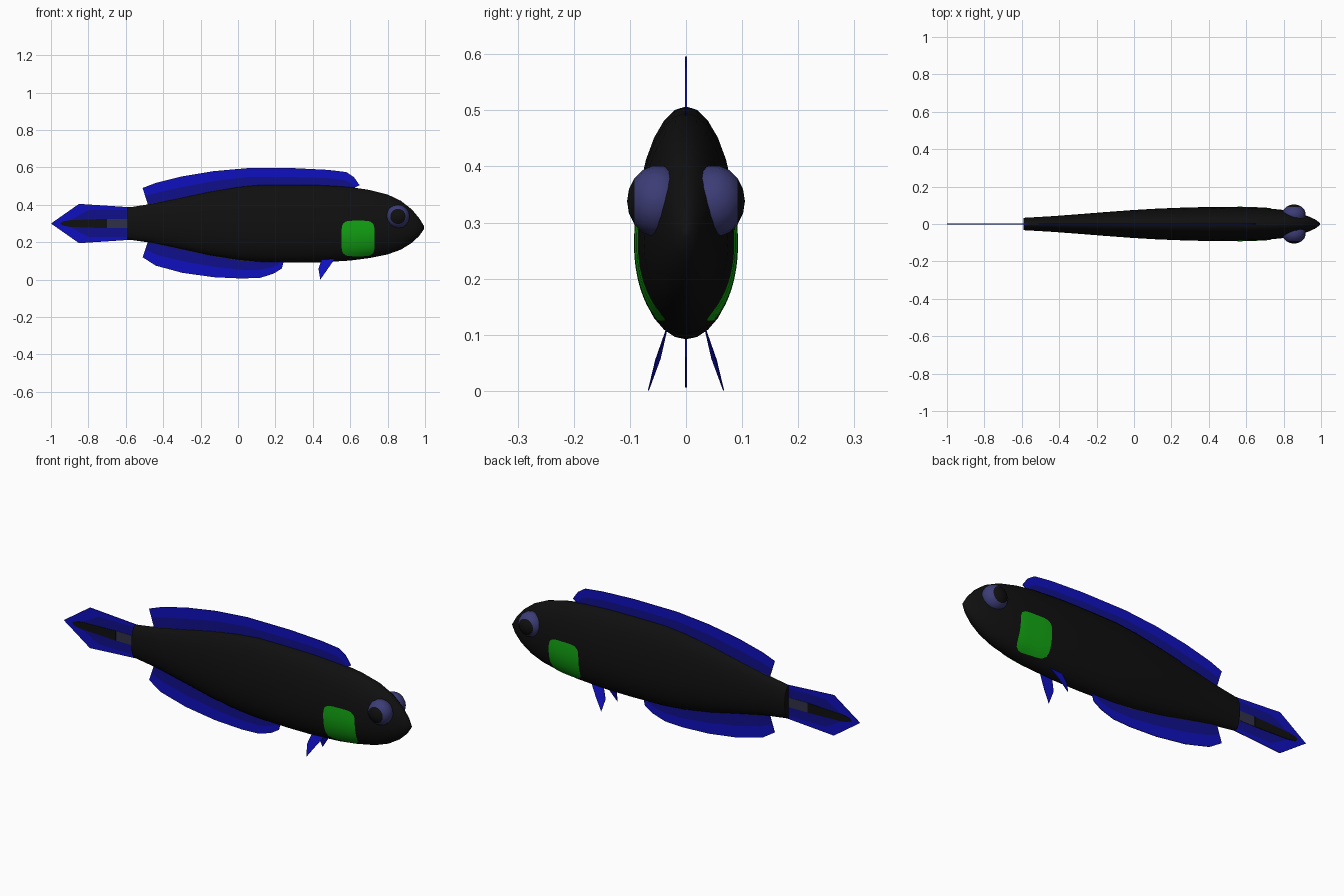
import bpy, math

if "Cube" in bpy.data.objects:
    bpy.data.objects.remove(bpy.data.objects["Cube"])


def material(name, r, g, b):
    m = bpy.data.materials.new(name)
    m.diffuse_color = (r, g, b, 1)
    m.use_nodes = True
    m.node_tree.nodes["Principled BSDF"].inputs["Base Color"].default_value = m.diffuse_color
    return m


BLACK = material("black", .005, .005, .005)
BLUE = material("bright blue", .005, .005, .52)
NAVY = material("dark blue", .005, .005, .26)
GREY = material("slate grey", .03, .03, .065)
GREEN = material("green", .006, .36, .006)
EYE = material("eye violet", .045, .045, .18)


def make(name, verts, faces, mats, index=None, smooth=False):
    me = bpy.data.meshes.new(name)
    me.from_pydata(verts, [], faces)
    for m in mats:
        me.materials.append(m)
    for i, p in enumerate(me.polygons):
        p.use_smooth = smooth
        if index:
            p.material_index = index[i]
    me.update()
    ob = bpy.data.objects.new(name, me)
    bpy.context.collection.objects.link(ob)
    return ob


def thicken(ob, t=.003):
    mod = ob.modifiers.new("thickness", 'SOLIDIFY')
    mod.thickness = t
    mod.offset = 0


# body sections: x, top z, widest z, bottom z, half width
SECTIONS = [
    (-.59, .385, .30, .215, .033), (-.45, .407, .30, .195, .041),
    (-.30, .438, .29, .163, .052), (-.15, .470, .28, .130, .064),
    (0, .495, .27, .106, .075), (.12, .507, .265, .095, .082),
    (.30, .507, .26, .092, .089), (.45, .505, .26, .093, .091),
    (.60, .495, .26, .102, .089), (.70, .480, .26, .115, .085),
    (.80, .455, .265, .135, .075), (.87, .422, .27, .160, .060),
    (.93, .375, .275, .197, .042), (.97, .327, .28, .235, .024),
    (.995, .285, .28, .272, .005)]


def section(x):
    for a, b in zip(SECTIONS, SECTIONS[1:]):
        if x <= b[0]:
            t = (x - a[0]) / (b[0] - a[0])
            return [p + (q - p) * t for p, q in zip(a, b)]


def body_y(x, z):
    _, top, mid, bot, w = section(x)
    k = (z - mid) / ((top - mid) if z > mid else (mid - bot))
    return w * math.sqrt(max(0, 1 - k * k))


# body loft
N = 28
verts, faces = [], []
for x, top, mid, bot, w in SECTIONS:
    for i in range(N):
        a = 2 * math.pi * i / N
        s = math.sin(a)
        verts.append((x, w * math.cos(a), mid + s * ((top - mid) if s > 0 else (mid - bot))))
for r in range(len(SECTIONS) - 1):
    for i in range(N):
        j = (i + 1) % N
        faces.append((r * N + i, r * N + j, (r + 1) * N + j, (r + 1) * N + i))
faces.append(tuple(reversed(range(N))))
faces.append(tuple((len(SECTIONS) - 1) * N + i for i in range(N)))
body = make("body", verts, faces, [BLACK], smooth=True)
body.data.polygons[N * (len(SECTIONS) - 1)].use_smooth = False


# banded fins: each column runs from the edge (x, z) to the root (x, z)
def banded_fin(name, columns, bands=(0, .45, .9, 1)):
    verts, faces, index = [], [], []
    n = len(bands)
    for xo, zo, xr, zr in columns:
        verts += [(xo + (xr - xo) * t, 0, zo + (zr - zo) * t) for t in bands]
    for c in range(len(columns) - 1):
        for b in range(n - 1):
            faces.append((c * n + b, c * n + b + 1, (c + 1) * n + b + 1, (c + 1) * n + b))
            index.append(b)
    thicken(make(name, verts, faces, [BLUE, NAVY, GREY], index))


banded_fin("dorsal_fin", [
    (-.51, .49, -.48, .395), (-.44, .517, -.41, .405), (-.30, .552, -.28, .43),
    (-.13, .580, -.12, .465), (.05, .596, .05, .49), (.30, .596, .30, .49),
    (.48, .587, .47, .49), (.58, .575, .56, .48), (.62, .548, .58, .48), (.65, .505, .60, .48)])
banded_fin("anal_fin", [
    (-.51, .12, -.48, .21), (-.44, .075, -.42, .20), (-.30, .037, -.28, .17),
    (-.13, .013, -.12, .135), (.02, .006, .02, .11), (.12, .010, .12, .105),
    (.19, .032, .17, .105), (.235, .06, .19, .105), (.245, .10, .20, .11)])

# tail fin: bright border, dark inside
upper = [(-.57, .388), (-.59, .388), (-.85, .405), (-1.0, .30)]
inner = [(-.57, .372), (-.59, .372), (-.80, .372), (-.93, .30)]
verts, faces, index = [], [], []
for s in (1, -1):
    for line in (upper, inner, [(x, .3) for x, _ in inner]):
        verts += [(x, 0, .3 + s * (z - .3)) for x, z in line]
for o in (0, 12):
    for i in range(3):
        for row in (0, 1):
            a = o + row * 4 + i
            f = (a, a + 4, a + 5, a + 1)
            if row == 1 and i == 2:
                f = f[:3]
            faces.append(f if o == 0 else f[::-1])
            index.append(row)
thicken(make("tail_fin", verts, faces, [BLUE, NAVY], index))


# tail markings: thin plates on both sides of the tail
def plate(name, outline, mat, t):
    ob = make(name, [(x, 0, z) for x, z in outline], [tuple(range(len(outline)))], [mat])
    thicken(ob, t)


plate("tail_root_mark", [(-.58, .325), (-.71, .325), (-.71, .275), (-.58, .275)], GREY, .006)
plate("tail_stripe", [(-.70, .325), (-.90, .318), (-.94, .31), (-.95, .30),
                      (-.94, .29), (-.90, .282), (-.70, .275)], BLACK, .008)

for side, s in (("right", -1), ("left", 1)):
    # green cheek patch following the body surface, with clipped corners
    verts, faces = [], []
    nx, nz = 10, 12
    for i in range(nx + 1):
        u = 2 * i / nx - 1
        half = .095 - .015 * abs(u) ** 6
        for k in range(nz + 1):
            v = 2 * k / nz - 1
            x = .642 + u * (.088 - .008 * abs(v) ** 6)
            z = .220 + v * half
            verts.append((x, s * (body_y(x, z) + .003), z))
    for i in range(nx):
        for k in range(nz):
            a = i * (nz + 1) + k
            f = (a, a + nz + 1, a + nz + 2, a + 1)
            faces.append(f if s < 0 else f[::-1])
    make(side + "_cheek_patch", verts, faces, [GREEN], smooth=True)

    # bulging eye with pole along y, pupil at the cap
    verts, faces, index = [(.855, s * .105, .338)], [], []
    rings, seg = 9, 16
    for r in range(1, rings):
        a = math.pi * r / rings
        for i in range(seg):
            b = 2 * math.pi * i / seg
            verts.append((.855 + .064 * math.sin(a) * math.cos(b),
                          s * (.05 + .055 * math.cos(a)),
                          .338 + .064 * math.sin(a) * math.sin(b)))
    for i in range(seg):
        f = (0, 1 + (i + 1) % seg, 1 + i)
        faces.append(f if s > 0 else f[::-1])
        index.append(1)
    for r in range(rings - 2):
        for i in range(seg):
            j = (i + 1) % seg
            a = 1 + r * seg
            f = (a + i, a + j, a + seg + j, a + seg + i)
            faces.append(f if s > 0 else f[::-1])
            index.append(1 if r < 1 else 0)
    make(side + "_eye", verts, faces, [EYE, BLACK], index, smooth=True)

    # pelvic fin
    pts = [(.52, .033, .115), (.45, .033, .115), (.43, .046, .058), (.44, .067, .001), (.478, .054, .055)]
    make(side + "_pelvic_fin", [(x, s * y, z) for x, y, z in pts],
         [(0, 1, 2, 4), (4, 2, 3)], [BLUE])
    thicken(bpy.data.objects[side + "_pelvic_fin"], .002)
